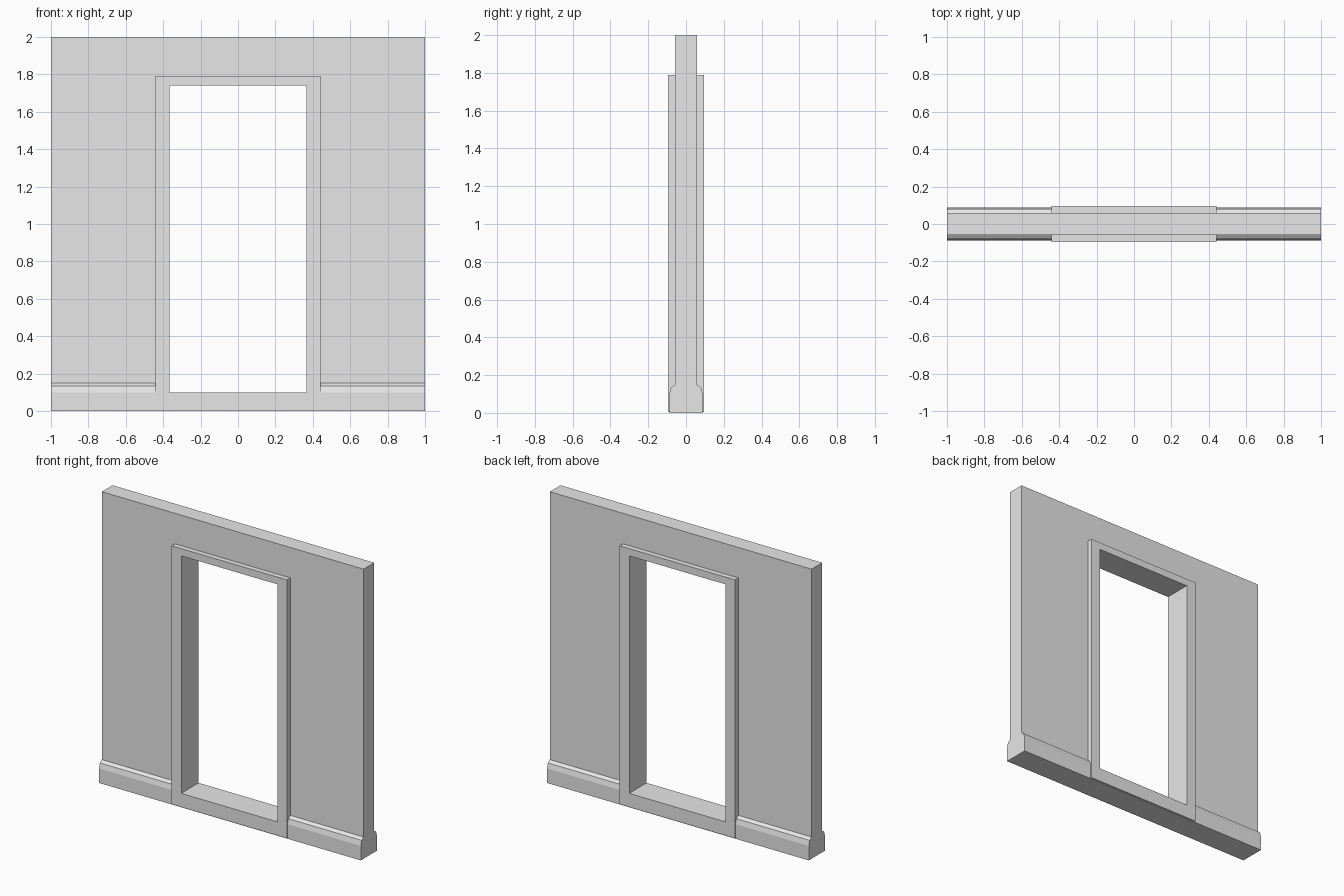
import bpy
import bmesh

cube = bpy.data.objects.get("Cube")
if cube:
    bpy.data.objects.remove(cube, do_unlink=True)

# Single plaster colour
GREY = (0.8, 0.8, 0.8, 1.0)
plaster = bpy.data.materials.new("light_grey_plaster")
plaster.use_nodes = True
plaster.diffuse_color = GREY
plaster.node_tree.nodes["Principled BSDF"].inputs["Base Color"].default_value = GREY


def finish(name, bm):
    bmesh.ops.recalc_face_normals(bm, faces=bm.faces)
    mesh = bpy.data.meshes.new(name)
    bm.to_mesh(mesh)
    bm.free()
    mesh.materials.append(plaster)
    obj = bpy.data.objects.new(name, mesh)
    bpy.context.collection.objects.link(obj)
    return obj


def extrude(bm, faces, direction):
    """Extrude faces into a solid."""
    geom = bmesh.ops.extrude_face_region(bm, geom=faces)["geom"]
    verts = [g for g in geom if isinstance(g, bmesh.types.BMVert)]
    bmesh.ops.translate(bm, verts=verts, vec=direction)


def rect(bm, half_width, bottom, top, y):
    return [bm.verts.new((x, y, z)) for x, z in (
        (-half_width, bottom), (half_width, bottom), (half_width, top), (-half_width, top))]


def pierced_slab(name, outer, inner, half_depth):
    """Upright slab with a rectangular opening; sizes are half width, bottom, top."""
    bm = bmesh.new()
    a = rect(bm, *outer, -half_depth)
    b = rect(bm, *inner, -half_depth)
    faces = [bm.faces.new((a[i], a[(i + 1) % 4], b[(i + 1) % 4], b[i])) for i in range(4)]
    extrude(bm, faces, (0, 2 * half_depth, 0))
    return finish(name, bm)


def profile_bar(name, half_profile, x0, x1):
    """Bar along x with a cross-section symmetric in y."""
    bm = bmesh.new()
    points = half_profile + [(-y, z) for y, z in reversed(half_profile)]
    face = bm.faces.new([bm.verts.new((x0, y, z)) for y, z in points])
    extrude(bm, [face], (x1 - x0, 0, 0))
    return finish(name, bm)


# Wall panel, its opening edge hidden inside the door frame
pierced_slab("wall", (1.0, 0.0, 2.0), (0.4, 0.05, 1.765), 0.058)

# Door frame standing proud on both faces
pierced_slab("door_frame", (0.44, 0.005, 1.79), (0.367, 0.1, 1.74), 0.095)

# Moulded skirting on both faces, either side of the door
skirting = [(0.088, 0.0), (0.088, 0.1), (0.079, 0.135), (0.058, 0.15)]
profile_bar("skirting_left", skirting, 0.42, 1.0)
profile_bar("skirting_right", skirting, -1.0, -0.42)

# Base under the door sill
profile_bar("threshold_base", [(0.088, 0.0), (0.088, 0.05)], -0.42, 0.42)
